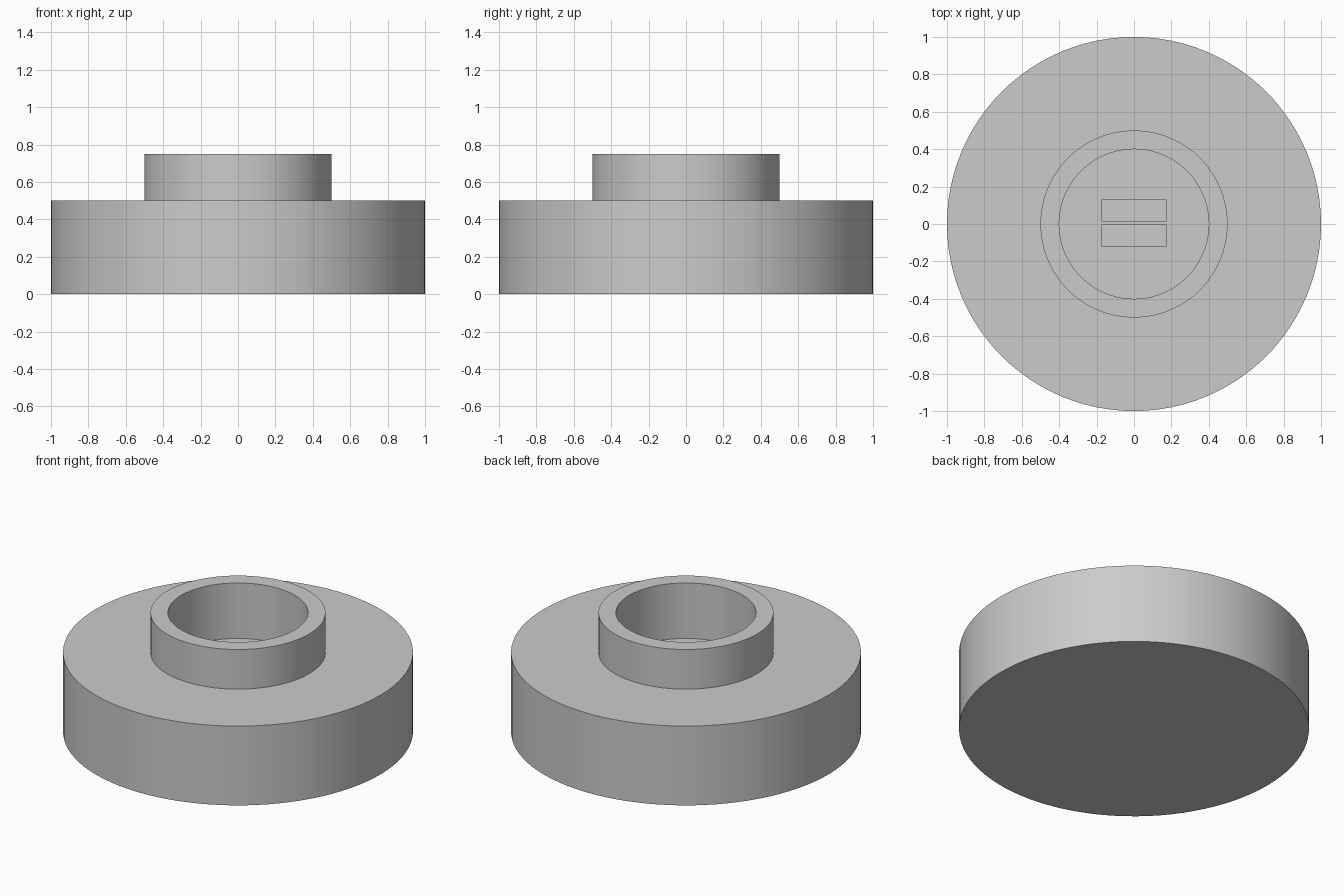
import bpy
import bmesh
import math
from mathutils import Matrix

if "Cube" in bpy.data.objects:
    bpy.data.objects.remove(bpy.data.objects["Cube"], do_unlink=True)

SEGMENTS = 96
FLOOR = 0.4

grey = bpy.data.materials.new("light_grey")
grey.use_nodes = True
colour = (0.6, 0.6, 0.6, 1)
grey.diffuse_color = colour
grey.node_tree.nodes["Principled BSDF"].inputs["Base Color"].default_value = colour


def finish(name, bm):
    bmesh.ops.recalc_face_normals(bm, faces=bm.faces)
    mesh = bpy.data.meshes.new(name)
    bm.to_mesh(mesh)
    bm.free()
    mesh.materials.append(grey)
    obj = bpy.data.objects.new(name, mesh)
    bpy.context.collection.objects.link(obj)
    return obj


# Round body with hollow collar, turned from one profile of (radius, height)
profile = [(0, 0), (1, 0), (1, 0.5), (0.5, 0.5), (0.5, 0.75),
           (0.4, 0.75), (0.4, FLOOR), (0, FLOOR)]
bm = bmesh.new()
verts = [bm.verts.new((r, 0, z)) for r, z in profile]
edges = [bm.edges.new(pair) for pair in zip(verts, verts[1:])]
bmesh.ops.spin(bm, geom=verts + edges, cent=(0, 0, 0), axis=(0, 0, 1),
               angle=math.tau, steps=SEGMENTS, use_merge=True)
bmesh.ops.remove_doubles(bm, verts=bm.verts, dist=0.0001)
body = finish("round_body_with_collar", bm)
bpy.ops.object.select_all(action='DESELECT')
body.select_set(True)
bpy.context.view_layer.objects.active = body
bpy.ops.object.shade_smooth_by_angle(angle=math.radians(30))

# Pair of low pads on the floor of the bore, with a narrow gap between them
for name, side in (("front_pad", -1), ("back_pad", 1)):
    bm = bmesh.new()
    place = Matrix.Translation((0, 0.005 + side * 0.067, FLOOR + 0.01))
    bmesh.ops.create_cube(bm, size=1, matrix=place @ Matrix.Diagonal((0.35, 0.118, 0.03, 1)))
    finish(name, bm)
